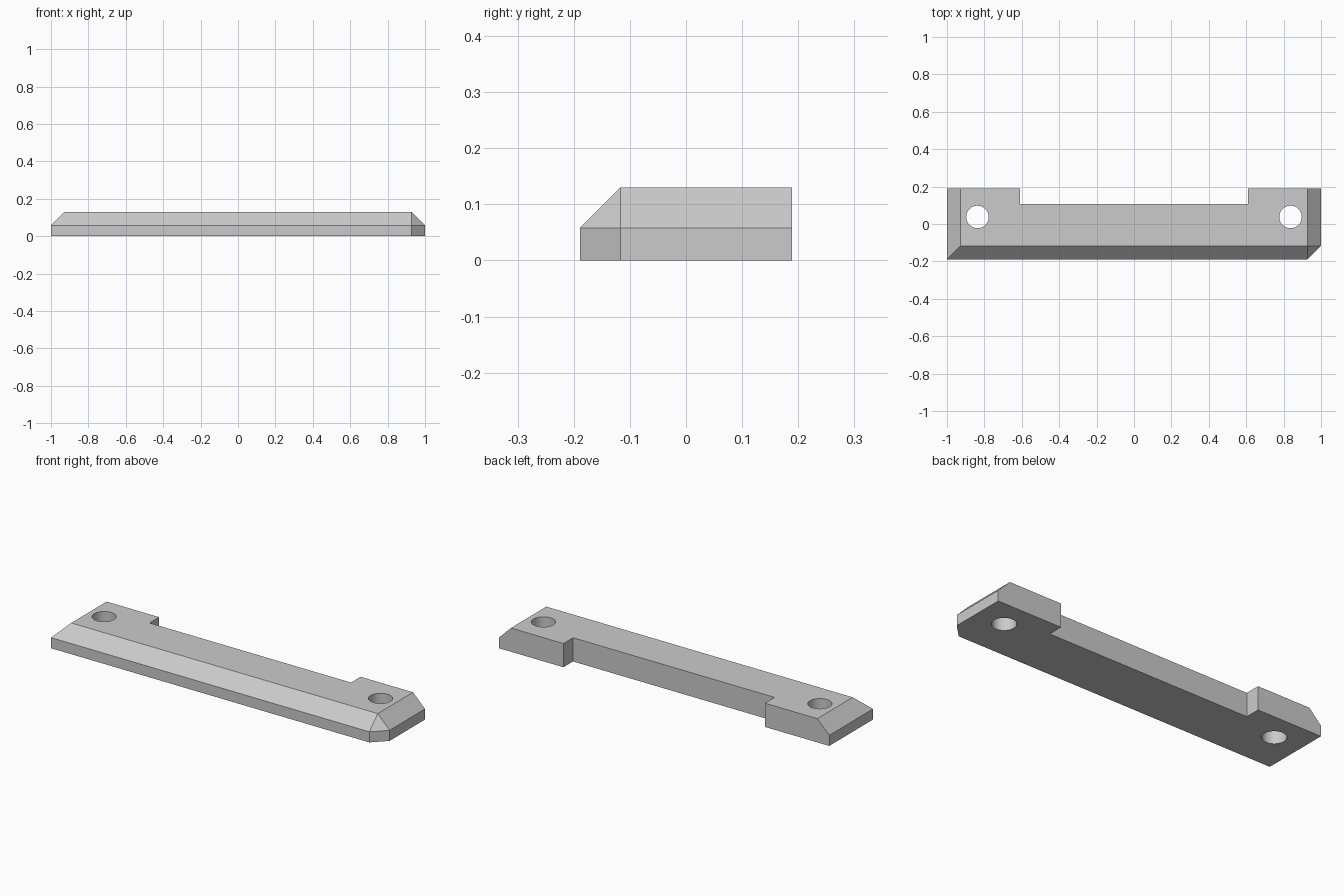
import bpy
import bmesh

if "Cube" in bpy.data.objects:
    bpy.data.objects.remove(bpy.data.objects["Cube"])

W, D, H = 1.0, 0.189, 0.13      # half width, half depth, height
B, Z = 0.072, 0.058             # bevel inset, height where the bevel starts
NX, NY = 0.61, 0.106            # rear notch half width and floor
HX, HY, HR = 0.837, 0.038, 0.06 # screw holes

# Plan outlines: lower walls (front right corner clipped) and inset top
notch = [(NX, D), (NX, NY), (-NX, NY), (-NX, D)]
lower = [(-W, -D), (W - B, -D), (W, -D + B), (W, D)] + notch + [(-W, D)]
upper = ([(-W + B, -D + B), (W - B, -D + B), (W - B, -D + B), (W - B, D)]
         + notch + [(-W + B, D)])

# Plate body: three stacked outlines skinned together
bm = bmesh.new()
rings = [[bm.verts.new((x, y, z)) for x, y in outline]
         for outline, z in ((lower, 0), (lower, Z), (upper, H))]
n = len(lower)
for a, b in zip(rings, rings[1:]):
    for i in range(n):
        j = (i + 1) % n
        bm.faces.new((a[i], a[j], b[j], b[i]))
bm.faces.new(rings[0][::-1])
bm.faces.new(rings[-1])
bmesh.ops.remove_doubles(bm, verts=bm.verts, dist=1e-5)
bmesh.ops.recalc_face_normals(bm, faces=bm.faces)
mesh = bpy.data.meshes.new("mounting_plate")
bm.to_mesh(mesh)
bm.free()
plate = bpy.data.objects.new("mounting_plate", mesh)
bpy.context.collection.objects.link(plate)

# Two through holes
cutters = []
for side, name in ((-1, "left"), (1, "right")):
    bpy.ops.mesh.primitive_cylinder_add(vertices=48, radius=HR, depth=0.5,
                                        location=(side * HX, HY, H / 2))
    cutter = bpy.context.object
    cutter.name = name + "_hole_cutter"
    cutter.hide_render = True
    cutters.append(cutter)
    cut = plate.modifiers.new(name + "_hole", 'BOOLEAN')
    cut.operation = 'DIFFERENCE'
    cut.solver = 'EXACT'
    cut.object = cutter

# Apply the cuts, drop the cutters, smooth only the hole walls
bpy.ops.object.select_all(action='DESELECT')
plate.select_set(True)
bpy.context.view_layer.objects.active = plate
for mod in list(plate.modifiers):
    bpy.ops.object.modifier_apply(modifier=mod.name)
for cutter in cutters:
    bpy.data.objects.remove(cutter)
bpy.ops.object.shade_smooth_by_angle()
